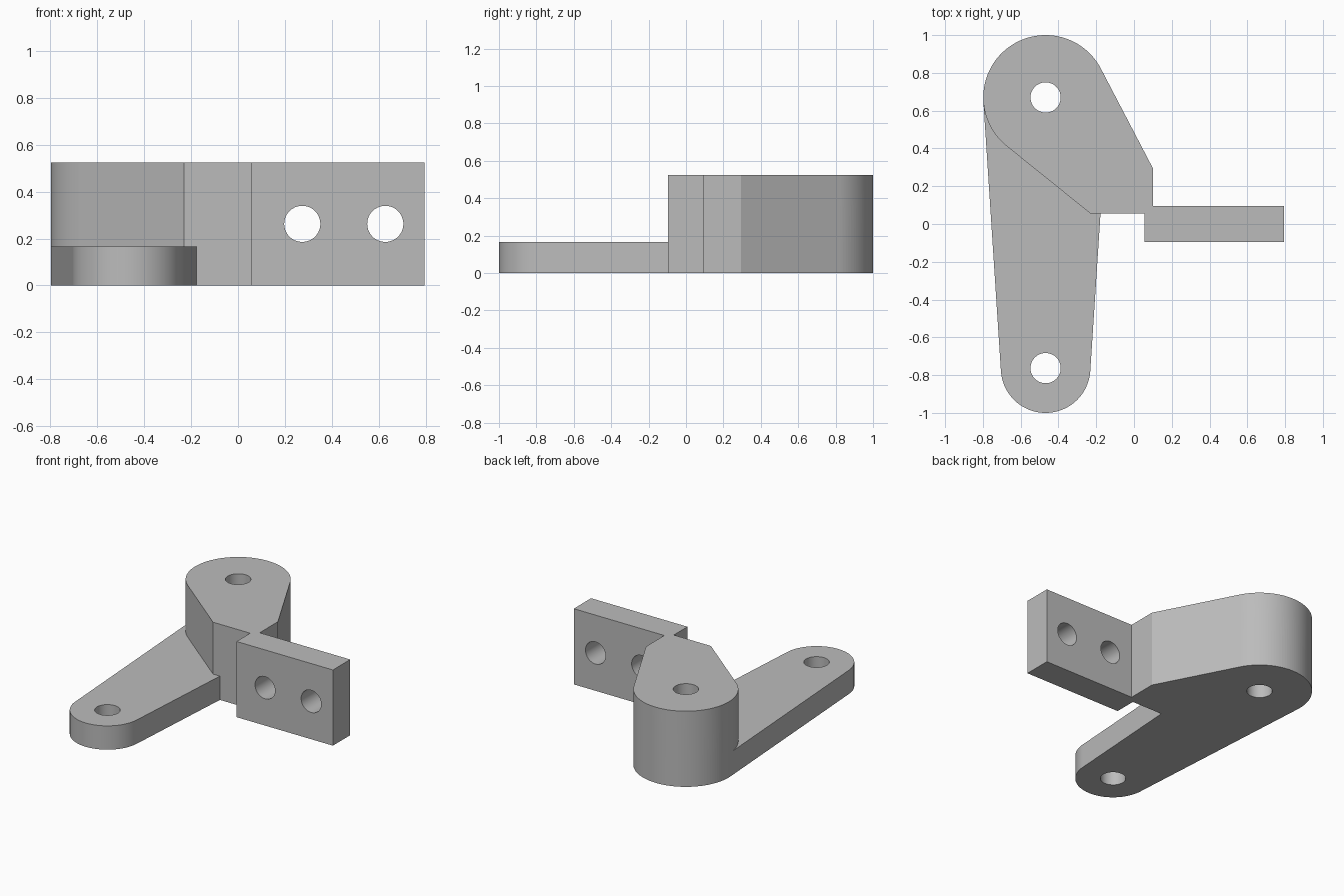
import bpy, bmesh, math
from mathutils import Vector

if "Cube" in bpy.data.objects:
    bpy.data.objects.remove(bpy.data.objects["Cube"], do_unlink=True)

HEIGHT, ARM_HEIGHT = 0.525, 0.165
BOSS, BOSS_R = Vector((-0.468, 0.67)), 0.33
FOOT, FOOT_R = Vector((-0.468, -0.763)), 0.237
HOLE_R = 0.08

grey = bpy.data.materials.new("plain grey")
grey.use_nodes = True
colour = (0.5, 0.5, 0.5, 1)
grey.diffuse_color = colour
grey.node_tree.nodes["Principled BSDF"].inputs["Base Color"].default_value = colour


def arc(centre, radius, start, end, steps=64):
    return [centre + radius * Vector((math.cos(a), math.sin(a)))
            for a in (start + (end - start) * i / steps for i in range(steps + 1))]


def tangent_angle(point, centre, radius, side):
    """Angle on the circle where the tangent from a point touches it."""
    d = point - centre
    return math.atan2(d.y, d.x) + side * math.acos(radius / d.length)


def prism(name, outline, height):
    bm = bmesh.new()
    face = bm.faces.new([bm.verts.new((p[0], p[1], 0)) for p in outline])
    top = bmesh.ops.extrude_face_region(bm, geom=[face])["geom"]
    bmesh.ops.translate(bm, vec=(0, 0, height),
                        verts=[v for v in top if isinstance(v, bmesh.types.BMVert)])
    bmesh.ops.recalc_face_normals(bm, faces=bm.faces)
    mesh = bpy.data.meshes.new(name)
    bm.to_mesh(mesh)
    bm.free()
    mesh.materials.append(grey)
    obj = bpy.data.objects.new(name, mesh)
    bpy.context.collection.objects.link(obj)
    return obj


def combine(target, other, operation):
    mod = target.modifiers.new(operation.lower(), "BOOLEAN")
    mod.operation, mod.solver, mod.object = operation, "EXACT", other
    bpy.context.view_layer.objects.active = target
    bpy.ops.object.modifier_apply(modifier=mod.name)
    bpy.data.objects.remove(other, do_unlink=True)


def drill(target, radius, location, rotation=(0, 0, 0)):
    bpy.ops.mesh.primitive_cylinder_add(vertices=64, radius=radius, depth=2,
                                        location=location, rotation=rotation)
    cutter = bpy.context.object
    cutter.name = "hole_cutter"
    cutter.hide_render = True
    cutter.data.materials.append(grey)
    combine(target, cutter, "DIFFERENCE")


# Tall boss with its tapered web and the mounting plate
web_back, web_front = Vector((0.10, 0.295)), Vector((-0.23, 0.055))
start = tangent_angle(web_back, BOSS, BOSS_R, 1)
end = tangent_angle(web_front, BOSS, BOSS_R, -1) % math.tau
outline = arc(BOSS, BOSS_R, start, end)
outline += [web_front, (0.055, 0.055), (0.055, -0.095), (0.795, -0.095),
            (0.795, 0.095), (0.10, 0.095), web_back]
bracket = prism("hinge_bracket", outline, HEIGHT)

# Low lever arm, tangent to both the boss and the rounded foot
tilt = math.asin((BOSS_R - FOOT_R) / (BOSS.y - FOOT.y))
arm = prism("lever_arm",
            arc(BOSS, BOSS_R, -tilt, math.pi + tilt)
            + arc(FOOT, FOOT_R, math.pi + tilt, math.tau - tilt), ARM_HEIGHT)
combine(bracket, arm, "UNION")

# Pivot holes and plate bolt holes
for centre in (BOSS, FOOT):
    drill(bracket, HOLE_R, (centre.x, centre.y, 0))
for x in (0.274, 0.628):
    drill(bracket, 0.077, (x, 0, HEIGHT / 2), (math.pi / 2, 0, 0))

# Smooth curved walls with crisp edges
bpy.ops.object.select_all(action="DESELECT")
bracket.select_set(True)
bpy.context.view_layer.objects.active = bracket
bpy.ops.object.shade_smooth_by_angle(angle=math.radians(20))
weighted = bracket.modifiers.new("weighted_normals", "WEIGHTED_NORMAL")
weighted.keep_sharp = True
